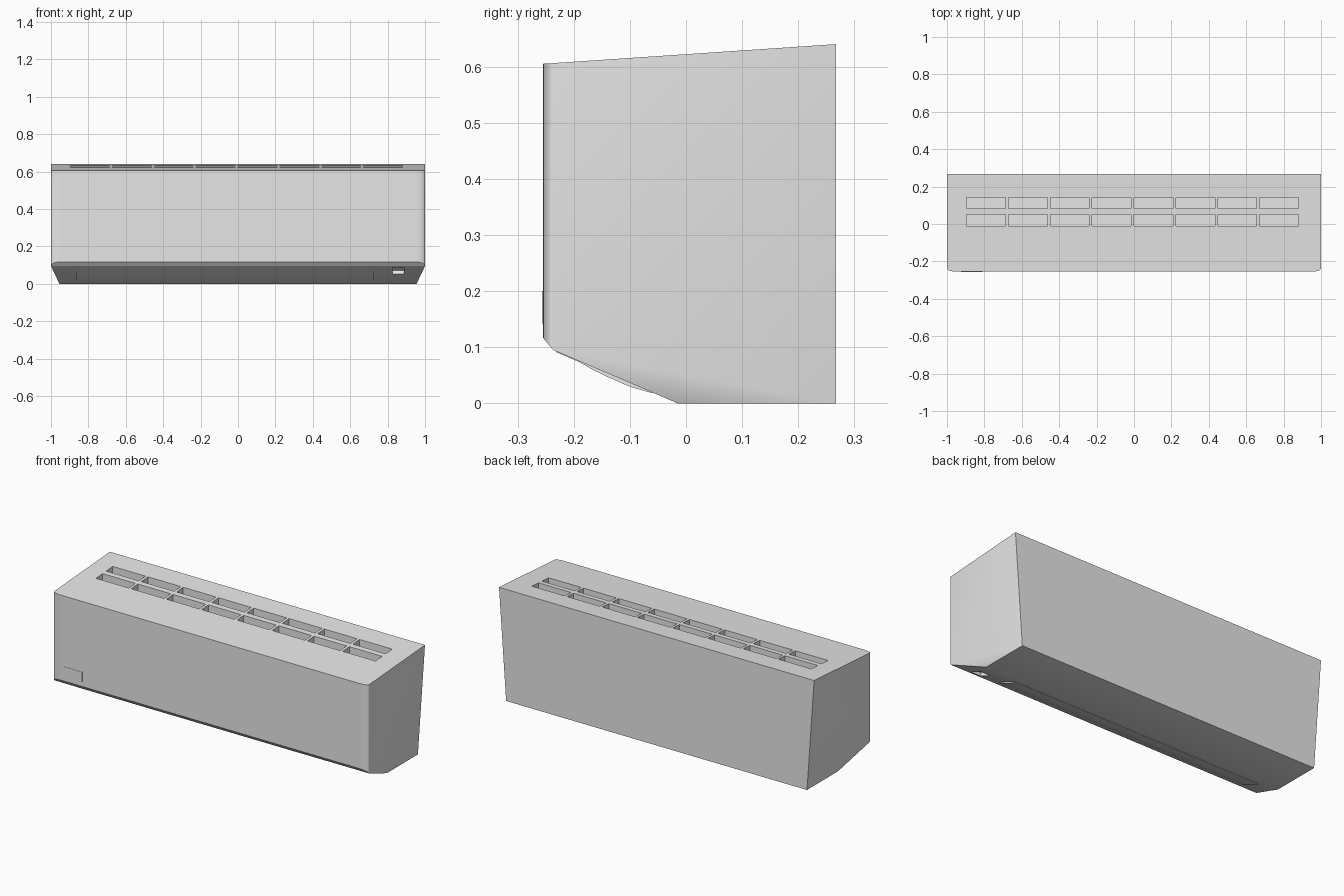
import bpy, bmesh, math
from mathutils import Matrix, Vector

cube = bpy.data.objects.get("Cube")
if cube:
    bpy.data.objects.remove(cube, do_unlink=True)

GREY = bpy.data.materials.new("light grey plastic")
GREY.use_nodes = True
GREY.diffuse_color = (0.8, 0.8, 0.8, 1)
GREY.node_tree.nodes["Principled BSDF"].inputs["Base Color"].default_value = (0.8, 0.8, 0.8, 1)

BACK, FRONT, CORNER = 0.267, -0.255, -0.237
SLOPE = math.atan2(0.095, 0.222)


def make_object(name, bm):
    bmesh.ops.recalc_face_normals(bm, faces=bm.faces)
    mesh = bpy.data.meshes.new(name)
    bm.to_mesh(mesh)
    bm.free()
    mesh.materials.append(GREY)
    obj = bpy.data.objects.new(name, mesh)
    bpy.context.collection.objects.link(obj)
    return obj


def add_box(bm, centre, size, tilt=0.0):
    m = (Matrix.Translation(centre) @ Matrix.Rotation(tilt, 4, 'X')
         @ Matrix.Diagonal((*size, 1)))
    bmesh.ops.create_cube(bm, size=1, matrix=m)


def loft(bm, rings):
    """Skin equal-length rings of points and close both ends."""
    rows = [[bm.verts.new(p) for p in ring] for ring in rings]
    n = len(rows[0])
    for a, b in zip(rows, rows[1:]):
        for i in range(n):
            j = (i + 1) % n
            bm.faces.new((a[i], a[j], b[j], b[i]))
    return rows[0], rows[-1]


def top_z(y):
    return 0.605 + 0.035 * (y - FRONT) / (BACK - FRONT)


def slope_z(y):
    return 0.095 * (-0.015 - y) / 0.222


def section(x, y):
    """Side profile of the casing at x, with its front at y."""
    chin = 0.095 + 0.022 * (CORNER - y) / (CORNER - FRONT)
    low = x * 0.955
    return [(x, y, top_z(y)), (x, y, chin), (x, CORNER, 0.095),
            (low, -0.015, 0), (low, BACK, 0), (x, BACK, 0.64)]


# Casing: profile lofted along x, with rounded front corners and drafted ends
stations = [(0.93, FRONT)]
for k in range(9):
    t = math.pi / 2 * k / 8
    stations.append((0.95 + 0.05 * math.sin(t), CORNER - 0.018 * math.cos(t)))
half = [section(x, y) for x, y in stations]
mirrored = [section(-x, y) for x, y in reversed(stations)]
bm = bmesh.new()
for cap in loft(bm, mirrored + half):
    top_front, _, chin, low_front, low_back, top_back = cap
    bm.faces.new((top_front, cap[1], chin, top_back))
    bm.faces.new((chin, low_back, top_back))
    bm.faces.new((chin, low_front, low_back))
bmesh.ops.remove_doubles(bm, verts=bm.verts, dist=1e-5)
casing = make_object("casing", bm)

# Cutter: two rows of eight intake vents, plus the sensor recess below
bm = bmesh.new()
for y in (0.1125, 0.0205):
    for i in range(8):
        add_box(bm, (-0.791 + 0.2238 * i, y, 0.66), (0.208, 0.06, 0.16))
add_box(bm, (0.857, -0.178, slope_z(-0.178)), (0.062, 0.085, 0.036), -SLOPE)
cutter = make_object("cutter", bm)
cutter.hide_render = True
mod = casing.modifiers.new("openings", 'BOOLEAN')
mod.operation, mod.solver, mod.object = 'DIFFERENCE', 'EXACT', cutter
bpy.context.view_layer.objects.active = casing
bpy.ops.object.modifier_apply(modifier=mod.name)
bpy.data.objects.remove(cutter, do_unlink=True)

# Louver: shallow curved flap along the sloping underside
flap = [(-0.232, 0.0915), (-0.19, 0.0735), (-0.165, 0.059), (-0.14, 0.047),
        (-0.10, 0.0295), (-0.06, 0.018), (-0.06, 0.05), (-0.225, 0.11)]
bm = bmesh.new()
for cap in loft(bm, [[(x, y, z) for y, z in flap] for x in (-0.866, 0.725)]):
    bm.faces.new(cap)
louver = make_object("louver", bm)

# Display plate on the lower corner of the front
bm = bmesh.new()
add_box(bm, (-0.8675, FRONT, 0.171), (0.115, 0.003, 0.058))
make_object("display_plate", bm)

# Smooth shading with crisp edges
bpy.ops.object.select_all(action='DESELECT')
for obj in (casing, louver):
    obj.select_set(True)
bpy.context.view_layer.objects.active = casing
bpy.ops.object.shade_smooth_by_angle(angle=math.radians(25))
